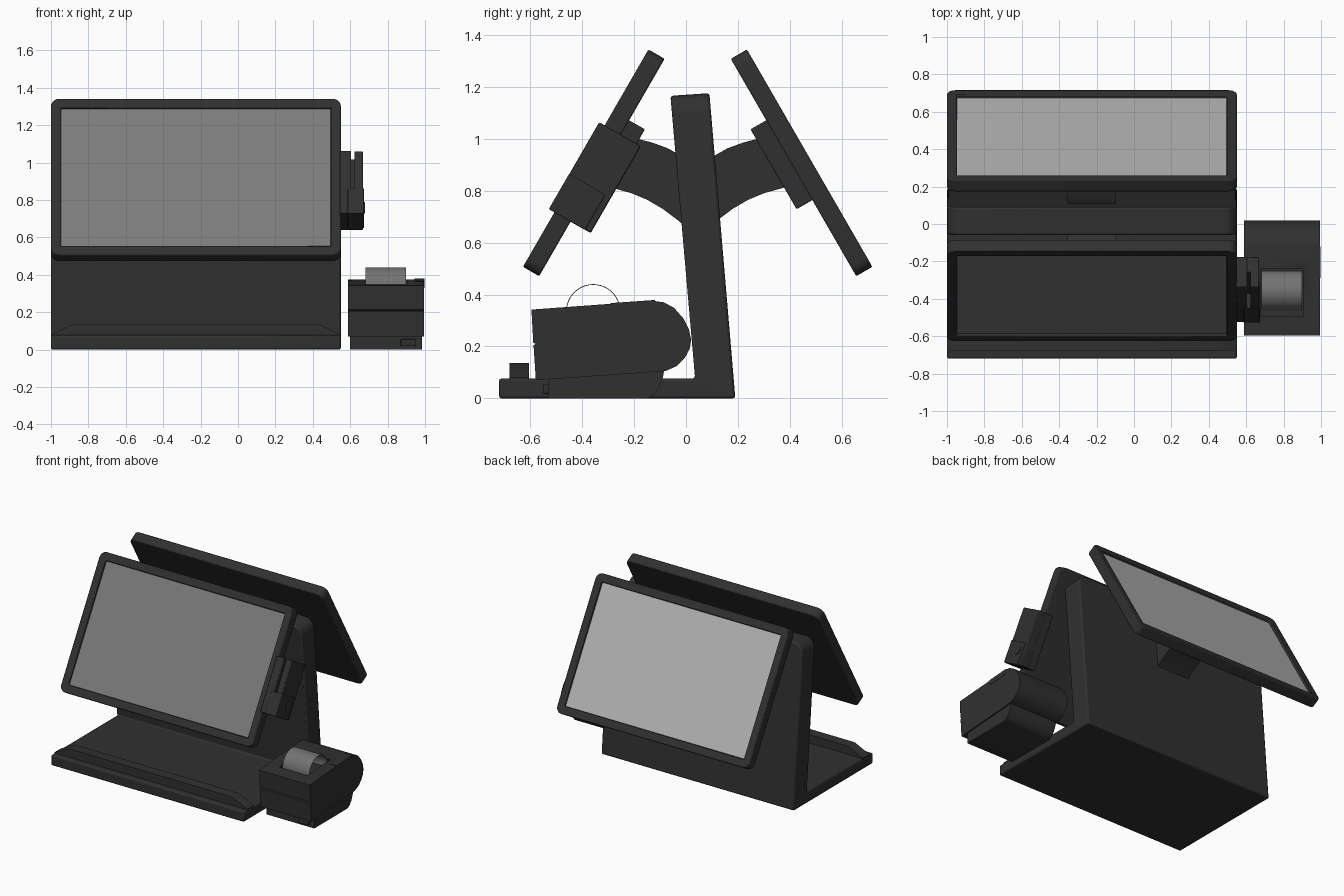
import bpy, bmesh, math
from mathutils import Matrix, Vector

if "Cube" in bpy.data.objects:
    bpy.data.objects.remove(bpy.data.objects["Cube"])

def material(name, v):
    m = bpy.data.materials.new(name)
    m.diffuse_color = (v, v, v, 1)
    m.use_nodes = True
    m.node_tree.nodes["Principled BSDF"].inputs["Base Color"].default_value = m.diffuse_color
    return m

BODY = material("dark_plastic", 0.03)
SCREEN = material("main_glass", 0.2)
SCREEN2 = material("customer_glass", 0.45)
PAPER = material("paper", 0.17)

def prism(name, x0, x1, profile, mat=BODY, bevel=0.0, matrix=None, round_edges=None, radius=0.0):
    """Extrude a (y, z) profile along x; optionally round chosen edges."""
    bm = bmesh.new()
    face = bm.faces.new([bm.verts.new((x0, y, z)) for y, z in profile])
    ext = bmesh.ops.extrude_face_region(bm, geom=[face])
    bmesh.ops.translate(bm, vec=(x1 - x0, 0, 0),
                        verts=[g for g in ext["geom"] if isinstance(g, bmesh.types.BMVert)])
    bmesh.ops.recalc_face_normals(bm, faces=bm.faces)
    if round_edges:
        bmesh.ops.bevel(bm, geom=[e for e in bm.edges if round_edges(*e.verts)], offset=radius,
                        segments=5, profile=0.5, affect='EDGES')
    if matrix:
        bm.transform(matrix)
    me = bpy.data.meshes.new(name)
    bm.to_mesh(me)
    bm.free()
    ob = bpy.data.objects.new(name, me)
    bpy.context.collection.objects.link(ob)
    me.materials.append(mat)
    bpy.context.view_layer.objects.active = ob
    bpy.ops.object.select_all(action='DESELECT')
    ob.select_set(True)
    bpy.ops.object.shade_smooth_by_angle(angle=math.radians(32))
    if bevel:
        b = ob.modifiers.new("edge_bevel", 'BEVEL')
        b.width, b.segments, b.limit_method = bevel, 2, 'ANGLE'
        b.angle_limit = math.radians(40)
    return ob

def box(name, xs, ys, zs, **kw):
    return prism(name, *xs, [(ys[0], zs[0]), (ys[1], zs[0]), (ys[1], zs[1]), (ys[0], zs[1])], **kw)

def cut(ob, cutter):
    cutter.hide_render = True
    cutter.hide_viewport = True
    m = ob.modifiers.new("recess", 'BOOLEAN')
    m.operation, m.object, m.solver = 'DIFFERENCE', cutter, 'EXACT'

# L-shaped stand: flat base and leaning column with rounded top corners
prism("stand", -1, 0.55,
      [(-0.72, 0), (0.19, 0), (0.09, 1.175), (-0.06, 1.165), (0.035, 0.077), (-0.72, 0.077)],
      bevel=0.01, radius=0.07,
      round_edges=lambda a, b: a.co.z > 1.1 and b.co.z > 1.1 and abs(a.co.x - b.co.x) < 1e-4)

# Low ridge with sloping ends along the front of the base
ridge = prism("base_ridge", -0.68, -0.605, [(-1.0, 0.07), (0.55, 0.07), (0.55, 0.08), (0.43, 0.137),
                                            (-0.88, 0.137), (-1.0, 0.08)],
              matrix=Matrix(((0, 1, 0, 0), (1, 0, 0, 0), (0, 0, 1, 0), (0, 0, 0, 1))))
ridge.data.flip_normals()

# Two tilted displays; the second is the first turned half round the stand
TILT = Matrix.Translation((0, -0.355, 0.907)) @ Matrix.Rotation(math.radians(60), 4, 'X')
PIVOT = Vector((-0.225, 0.045, 0))
HALF_TURN = Matrix.Translation(PIVOT) @ Matrix.Rotation(math.pi, 4, 'Z') @ Matrix.Translation(-PIVOT)

ARM = [(0.07, 0.90), (0.11, 0.935), (0.16, 0.963), (0.22, 0.985), (0.29, 1.003), (0.39, 0.815),
       (0.30, 0.79), (0.24, 0.765), (0.18, 0.73), (0.12, 0.685), (0.08, 0.65)]
ARM = [(0.09 - y, z) for y, z in ARM]

for label, turn, glass in (("main", Matrix(), SCREEN), ("customer", HALF_TURN, SCREEN2)):
    m = turn @ TILT
    panel = box(label + "_display", (-1, 0.55), (-0.483, 0.483), (-0.036, 0.036), matrix=m,
                radius=0.045, round_edges=lambda a, b: abs(a.co.z - b.co.z) > 0.05)
    cut(panel, box(label + "_display_cutter", (-0.947, 0.497), (-0.427, 0.427), (0.018, 0.1), matrix=m))
    bev = panel.modifiers.new("edge_bevel", 'BEVEL')
    bev.width, bev.segments, bev.limit_method = 0.006, 2, 'ANGLE'
    bev.angle_limit = math.radians(60)
    box(label + "_screen", (-0.946, 0.496), (-0.426, 0.426), (0.01, 0.020), mat=glass, matrix=m)
    box(label + "_mount_plate", (-0.36, -0.09), (-0.145, 0.21), (-0.106, -0.03), bevel=0.005, matrix=m)
    prism(label + "_mount_arm", -0.355, -0.095, ARM, matrix=turn)

# Card reader on the main display: spine, two jaws with a swipe slot, key pad block
box("reader_inner_jaw", (0.545, 0.605), (-0.24, 0.146), (-0.125, 0.06), bevel=0.005, matrix=TILT)
box("reader_spine", (0.6, 0.63), (-0.238, 0.144), (-0.123, -0.03), matrix=TILT)
box("reader_outer_jaw", (0.622, 0.668), (-0.239, 0.145), (-0.124, 0.059), bevel=0.005, matrix=TILT)
box("reader_key_block", (0.585, 0.674), (-0.241, -0.085), (-0.10, 0.061), bevel=0.004, matrix=TILT)
disc = [(-0.145 + 0.03 * math.cos(i * math.pi / 12), -0.045 + 0.03 * math.sin(i * math.pi / 12))
        for i in range(24)]
prism("reader_key_contact", 0.66, 0.678, disc, matrix=TILT)

# Receipt printer: body with rounded back and front seam
printer = prism("printer_body", 0.587, 0.995,
                [(-0.578, 0.07), (-0.587, 0.205), (-0.578, 0.21), (-0.588, 0.215), (-0.595, 0.342),
                 (-0.13, 0.376), (-0.085, 0.370), (-0.045, 0.348), (-0.01, 0.308), (0.012, 0.265),
                 (0.02, 0.225), (0.014, 0.19), (-0.005, 0.155), (-0.035, 0.125), (-0.08, 0.105)])
cut(printer, box("printer_slot_cutter", (0.675, 0.905), (-0.492, -0.24), (0.315, 0.5)))
prism("printer_base", 0.6, 0.985,
      [(-0.53, 0.09), (-0.53, 0), (-0.15, 0), (-0.125, 0.014), (-0.105, 0.04), (-0.09, 0.075),
       (-0.082, 0.12)])
box("printer_switch", (0.87, 0.95), (-0.55, -0.52), (0.018, 0.056), bevel=0.004)
prism("printer_latch", 0.945, 0.997, [(-0.29, 0.33), (-0.12, 0.342), (-0.12, 0.379), (-0.29, 0.367)])

# Thin sheet of paper curling out of the slot
arc = [math.pi * (-0.05 + 1.1 * i / 24) for i in range(25)]
sheet = [(-0.357 + r * math.cos(a), 0.335 + r * math.sin(a))
         for r, seq in ((0.105, arc), (0.102, arc[::-1])) for a in seq]
prism("receipt_paper", 0.682, 0.897, sheet, mat=PAPER)
